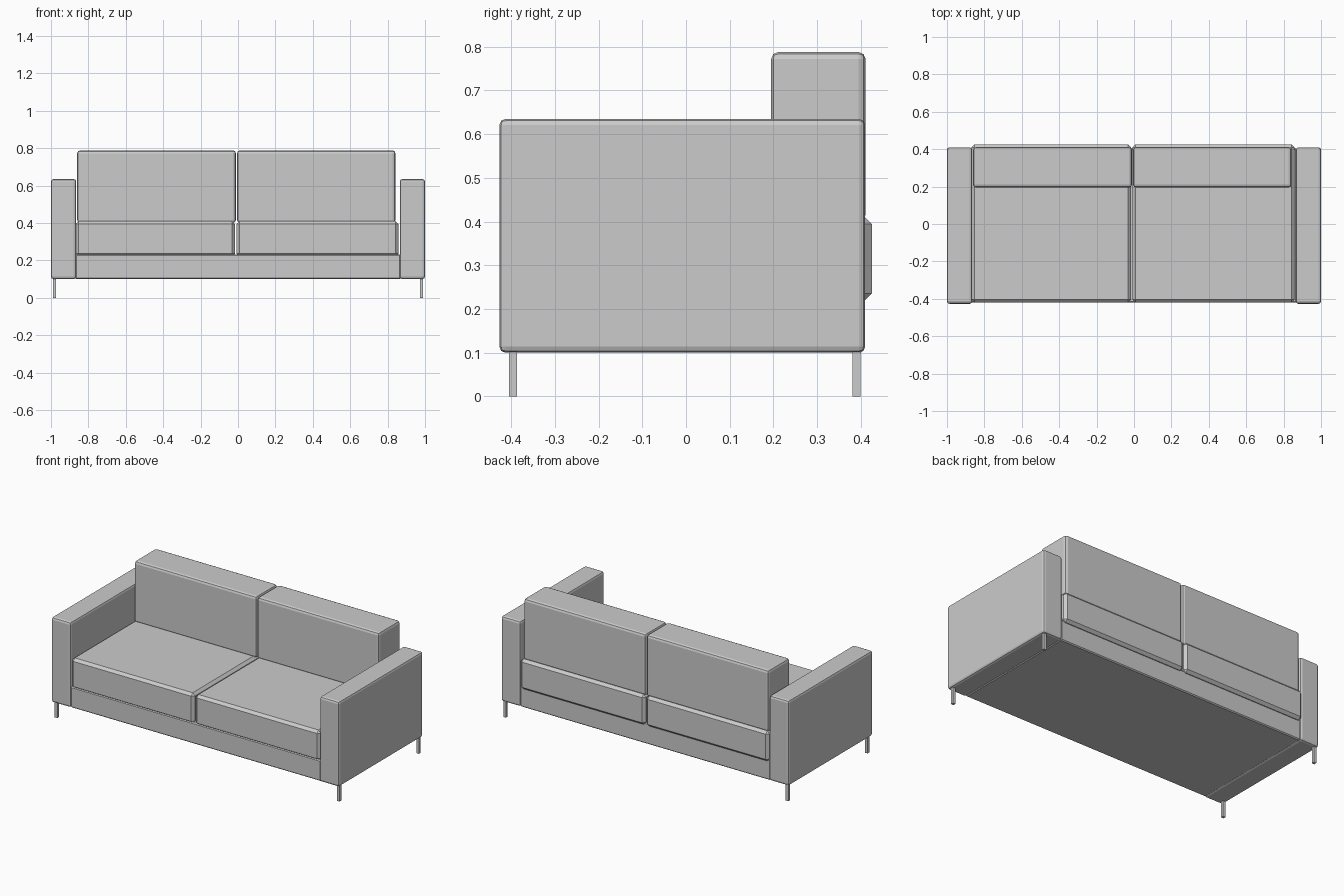
import bpy
from mathutils import Vector

cube = bpy.data.objects.get("Cube")
if cube:
    bpy.data.objects.remove(cube, do_unlink=True)


def make_material(name, colour):
    mat = bpy.data.materials.new(name)
    mat.use_nodes = True
    mat.diffuse_color = colour
    mat.node_tree.nodes["Principled BSDF"].inputs["Base Color"].default_value = colour
    return mat


grey = make_material("grey", (0.6, 0.6, 0.6, 1))


def box(name, low, high, bevel=0.0, segments=1):
    """Box between two corners, with softened edges."""
    low, high = Vector(low), Vector(high)
    bpy.ops.mesh.primitive_cube_add(size=1, location=(low + high) / 2)
    obj = bpy.context.object
    obj.name = name
    obj.scale = high - low
    bpy.ops.object.transform_apply(location=False, rotation=False, scale=True)
    obj.data.materials.append(grey)
    if bevel:
        mod = obj.modifiers.new("soft_edges", "BEVEL")
        mod.width = bevel
        mod.segments = segments
    return obj


# Base frame between the arms
box("base", (-0.87, -0.42, 0.10), (0.87, 0.405, 0.232), 0.006)

# Arms and legs, mirrored left and right
for side, sign in (("right", -1), ("left", 1)):
    x_low, x_high = sorted((sign * 0.865, sign * 1.0))
    box(side + "_arm", (x_low, -0.427, 0.10), (x_high, 0.41, 0.635), 0.014, 2)
    x_low, x_high = sorted((sign * 0.972, sign * 0.99))
    for end, y in (("front", -0.405), ("back", 0.381)):
        box(f"{end}_{side}_leg", (x_low, y, 0), (x_high, y + 0.018, 0.105))

# Seat and back cushions, one pair per place
for side, seat_x, back_x in (("right", (-0.868, -0.016), (-0.86, -0.011)),
                             ("left", (-0.008, 0.858), (-0.005, 0.842))):
    box(side + "_seat_cushion", (seat_x[0], -0.42, 0.22),
        (seat_x[1], 0.426, 0.41), 0.016)
    box(side + "_back_cushion", (back_x[0], 0.195, 0.40),
        (back_x[1], 0.411, 0.788), 0.016, 2)
